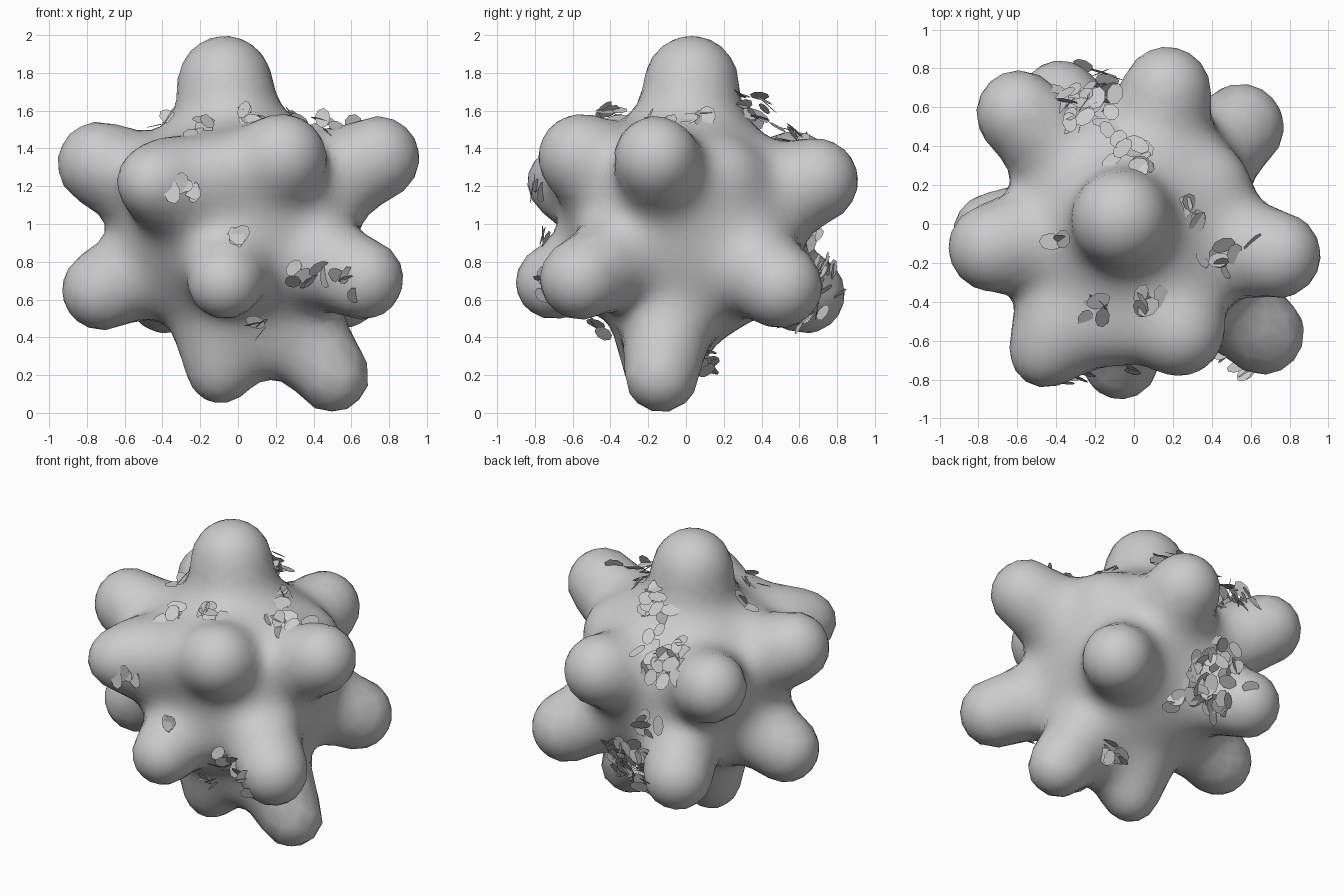
import bpy, bmesh, math, random
from mathutils import Vector

if "Cube" in bpy.data.objects:
    bpy.data.objects.remove(bpy.data.objects["Cube"])

random.seed(4)
CENTER = Vector((0, 0, 1))
CORE_R, BLEND = 0.59, 0.08

# rounded lobes: centre of the end ball and its radius
LOBES = [
    (-0.07, 0.03, 1.75, .245),
    (-0.735, -0.12, 1.32, .22), (0.74, -0.16, 1.35, .22),
    (-0.59, 0.57, 1.27, .22), (0.17, 0.69, 1.23, .22),
    (0.24, -0.56, 1.36, .215), (-0.47, -0.68, 1.22, .14),
    (-0.07, -0.71, 0.69, .19), (0.66, -0.56, 0.71, .215),
    (0.55, 0.50, 0.67, .22), (-0.72, -0.05, 0.65, .21),
    (-0.38, 0.63, 0.63, .21),
    (0.50, -0.13, 0.20, .195), (-0.10, -0.15, 0.20, .135),
    # broad roots of the two pointed lobes
    (-0.37, -0.53, 1.22, .20), (-0.08, -0.12, 0.40, .19),
    # low ridges joining neighbouring lobes
    (-0.09, -0.53, 1.27, .15), (0.20, -0.14, 0.38, .12),
    (0.42, 0.22, 1.27, .12),
]
SPOKES = []
for x, y, z, r in LOBES:
    v = Vector((x, y, z)) - CENTER
    SPOKES.append((v.normalized(), v.length, r))


def surface_radius(d):
    """Distance from the centre to the blended lobe surface along d."""
    near = []
    for axis, length, r in SPOKES:
        c = max(-1, min(1, d.dot(axis)))
        if c > 0.2:
            near.append((c, math.sqrt(1 - c * c), length, r))
    lo, hi = 0.4, 1.4
    for _ in range(18):
        t = (lo + hi) / 2
        total = math.exp(-(t - CORE_R) / BLEND)
        for c, s, length, r in near:
            along = max(0, t * c - length)
            total += math.exp(-(math.hypot(along, t * s) - r) / BLEND)
        if total > 1:
            lo = t
        else:
            hi = t
    return lo


def finish(name, bm):
    me = bpy.data.meshes.new(name)
    bm.to_mesh(me)
    bm.free()
    ob = bpy.data.objects.new(name, me)
    bpy.context.collection.objects.link(ob)
    return ob


# lobed body
bm = bmesh.new()
bmesh.ops.create_icosphere(bm, subdivisions=5, radius=1)
for v in bm.verts:
    d = v.co.normalized()
    v.co = CENTER + d * surface_radius(d)
for f in bm.faces:
    f.smooth = True
finish("lobed_body", bm)

# leaf clusters: position, spread, count
CLUSTERS = [
    (-0.25, 0.60, 1.42, .15, 30), (-0.04, 0.37, 1.60, .10, 14),
    (-0.03, 0.70, 0.62, .17, 40), (-0.20, 0.68, 0.92, .08, 6),
    (0.09, -0.40, 1.57, .06, 7), (-0.20, -0.44, 1.51, .06, 6),
    (0.43, -0.15, 1.50, .08, 8), (0.28, 0.05, 1.52, .06, 5),
    (-0.36, -0.05, 1.51, .05, 3), (-0.27, -0.74, 1.19, .06, 5),
    (0.35, -0.60, 0.75, .08, 12), (-0.01, -0.76, 0.93, .02, 3),
    (0.26, 0.12, 0.27, .07, 8), (0.12, -0.46, 0.45, .04, 4),
]


def add_leaf(bm, pos, normal, size):
    """A flat oval leaf facing along normal."""
    side = normal.orthogonal().normalized()
    up = normal.cross(side)
    a = random.uniform(0, math.tau)
    u = side * math.cos(a) + up * math.sin(a)
    w = normal.cross(u)
    ring = []
    for i in range(8):
        t = math.tau * i / 8
        ring.append(bm.verts.new(pos + u * (size * 1.3 * math.cos(t))
                                 + w * (size * 0.9 * math.sin(t))))
    bm.faces.new(ring)


bm = bmesh.new()
for x, y, z, spread, count in CLUSTERS:
    base = Vector((x, y, z))
    for _ in range(count):
        p = base + Vector([random.uniform(-spread, spread) for _ in range(3)])
        d = (p - CENTER).normalized()
        dist = surface_radius(d)
        reach = (p - CENTER).length
        # keep leaves on or just above the skin
        p = CENTER + d * max(dist + random.uniform(0, .02), min(reach, dist + .13))
        n = (d + Vector([random.uniform(-.6, .6) for _ in range(3)])).normalized()
        add_leaf(bm, p, n, random.uniform(.04, .052))
finish("leaf_clusters", bm)
